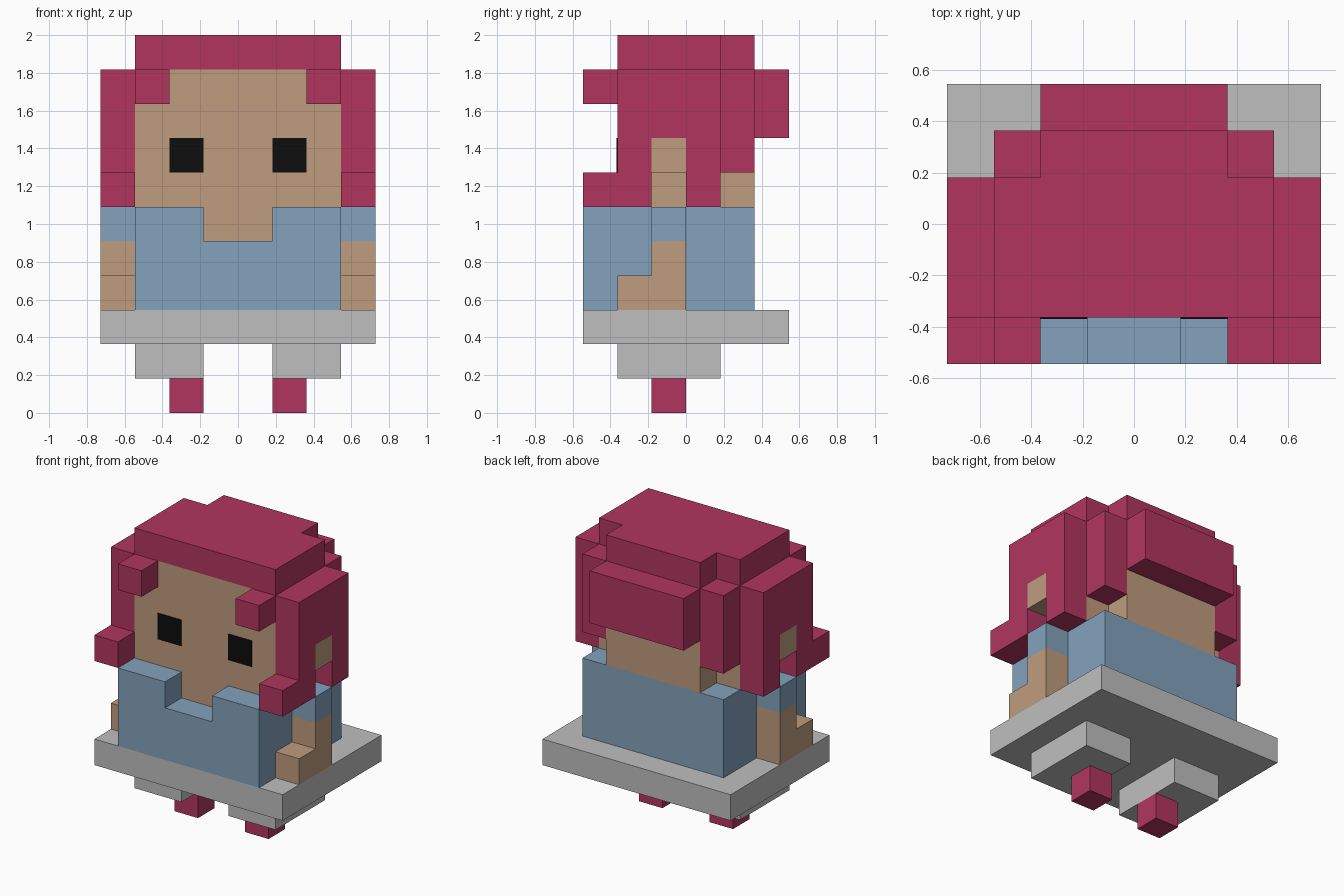
import bpy
import bmesh
from mathutils import Vector

U = 2 / 11  # size of one block; all positions below are in blocks

cube = bpy.data.objects.get("Cube")
if cube:
    bpy.data.objects.remove(cube, do_unlink=True)


def make_material(name, rgb):
    mat = bpy.data.materials.new(name)
    mat.use_nodes = True
    mat.diffuse_color = (*rgb, 1)
    bsdf = next(n for n in mat.node_tree.nodes if n.type == 'BSDF_PRINCIPLED')
    bsdf.inputs["Base Color"].default_value = (*rgb, 1)
    return mat


RED = make_material("crimson", (0.445, 0.036, 0.114))
SKIN = make_material("skin tan", (0.521, 0.332, 0.209))
BLUE = make_material("dusty blue", (0.227, 0.361, 0.503))
GREY = make_material("light grey", (0.521, 0.521, 0.521))
BLACK = make_material("black", (0.004, 0.004, 0.004))


def part(name, mat, *boxes, side=0):
    """One object made of boxes (x0, x1, y0, y1, z0, z1); side -1 flips x."""
    bm = bmesh.new()
    for x0, x1, y0, y1, z0, z1 in boxes:
        if side < 0:
            x0, x1 = -x1, -x0
        lo, hi = Vector((x0, y0, z0)) * U, Vector((x1, y1, z1)) * U
        verts = bmesh.ops.create_cube(bm, size=1)["verts"]
        bmesh.ops.scale(bm, vec=hi - lo, verts=verts)
        bmesh.ops.translate(bm, vec=(lo + hi) / 2, verts=verts)
    mesh = bpy.data.meshes.new(name)
    bm.to_mesh(mesh)
    bm.free()
    mesh.materials.append(mat)
    obj = bpy.data.objects.new(name, mesh)
    bpy.context.collection.objects.link(obj)
    return obj


# Skirt, shirt with a neckline notch, neck and head
part("skirt", GREY, (-4, 4, -3, 3, 2, 3))
part("shirt", BLUE,
     (-3, 3, -3, 2, 3, 5),
     (-3, -1, -3, 2, 5, 6),
     (1, 3, -3, 2, 5, 6),
     (-1, 1, 1, 2, 5, 6))
part("neck", SKIN, (-1, 1, -2, 1, 5, 6))
part("head", SKIN, (-3, 3, -2, 1, 6, 10))
part("nape", SKIN, (-2, 2, 1, 2, 6, 8))

# Top and back of the hair
part("hair_top", RED, (-3, 3, -2, 1, 10, 11), (-2, 2, 1, 2, 10, 11))
part("hair_back", RED, (-2, 2, 1, 2, 8, 10), (-2, 2, 2, 3, 8, 10))

# Paired parts
for label, s in (("left", 1), ("right", -1)):
    part(label + "_foot", RED, (1, 2, -1, 0, 0, 1), side=s)
    part(label + "_leg", GREY, (1, 3, -2, 1, 1, 2), side=s)
    part(label + "_arm", SKIN, (3, 4, -1, 0, 3, 5), side=s)
    part(label + "_hand", SKIN, (3, 4, -2, -1, 3, 4), side=s)
    part(label + "_sleeve", BLUE, (3, 4, -1, 0, 5, 6), side=s)
    part(label + "_ear", SKIN, (3, 4, -1, 0, 7, 8), side=s)
    part(label + "_eye", BLACK, (1, 2, -2.03, -2, 7, 8), side=s)
    part(label + "_fringe", RED, (2, 3, -3, -2, 9, 10), side=s)
    part(label + "_back_lock", RED, (2, 3, 1, 2, 7, 10), side=s)
    # Side hair wraps around the ear and curls forward at the bottom
    part(label + "_side_hair", RED,
         (3, 4, -2, 1, 8, 10),
         (3, 4, -2, -1, 7, 8),
         (3, 4, 0, 1, 6, 8),
         (3, 4, -3, -1, 6, 7), side=s)
